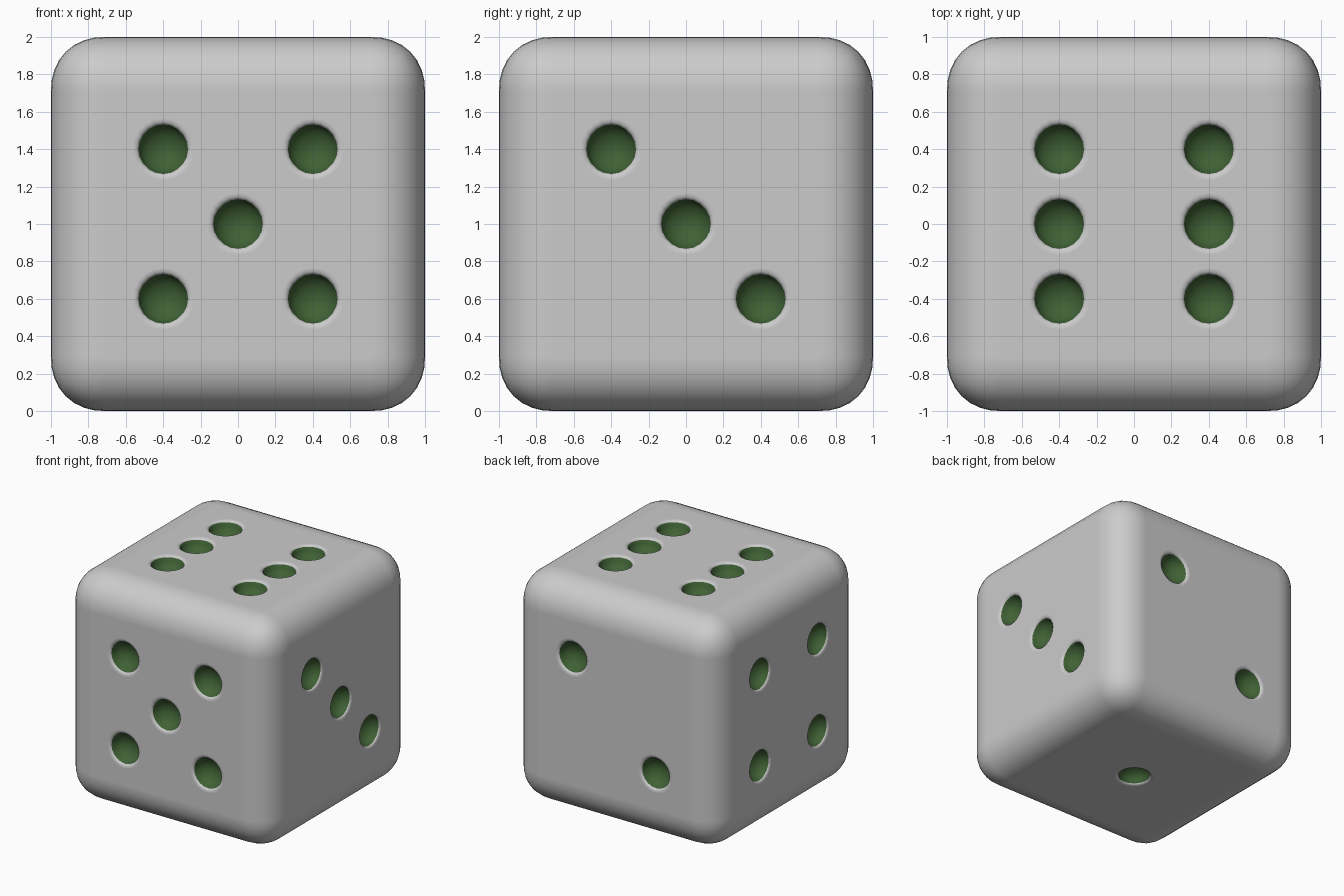
import bpy, bmesh, math
from mathutils import Vector

if "Cube" in bpy.data.objects:
    bpy.data.objects.remove(bpy.data.objects["Cube"])

green = bpy.data.materials.new("pip_green")
green.diffuse_color = (0.05, 0.12, 0.035, 1)
green.use_nodes = True
green.node_tree.nodes["Principled BSDF"].inputs["Base Color"].default_value = green.diffuse_color
grey = bpy.data.materials.new("body_grey")
grey.diffuse_color = (0.8, 0.8, 0.8, 1)
grey.use_nodes = True
grey.node_tree.nodes["Principled BSDF"].inputs["Base Color"].default_value = grey.diffuse_color

R, DEPTH, SIDES = 0.132, 0.10, 20
# pip cutter profile: soft grey rim, then a round green dish
rim = [(0.182, 0.03), (0.166, 0.0), (0.146, -0.004), (R, -0.014)]
dish = [(R * math.cos(a), -0.014 - DEPTH * math.sin(a))
        for a in (math.radians(d) for d in (18, 36, 54, 72))]
profile = rim + dish


def add_pip(bm, normal, pos):
    rot = Vector(normal).to_track_quat('Z', 'Y')
    place = lambda v: bm.verts.new(rot @ Vector(v) + Vector(pos))
    rings = [[place((r * math.cos(2 * math.pi * i / SIDES),
                     r * math.sin(2 * math.pi * i / SIDES), h))
              for i in range(SIDES)] for r, h in profile]
    tip = place((0, 0, -0.014 - DEPTH))
    bm.faces.new(rings[0])
    for k in range(len(rings) - 1):
        for i in range(SIDES):
            j = (i + 1) % SIDES
            f = bm.faces.new((rings[k][i], rings[k + 1][i],
                              rings[k + 1][j], rings[k][j]))
            f.material_index = int(k >= len(rim) - 1)
    for i in range(SIDES):
        f = bm.faces.new((rings[-1][i], tip, rings[-1][(i + 1) % SIDES]))
        f.material_index = 1


# die body with rounded edges
bpy.ops.mesh.primitive_cube_add(size=2, location=(0, 0, 1))
body = bpy.context.object
body.name = "die_body"
body.data.materials.append(grey)
body.data.materials.append(green)
bev = body.modifiers.new("round_edges", 'BEVEL')
bev.width, bev.segments, bev.profile = 0.29, 8, 0.53

# pip layout on every face
s = 0.4
pips = {
    (0, -1, 0): [(x, -1, z) for x in (-s, s) for z in (1 - s, 1 + s)] + [(0, -1, 1)],
    (1, 0, 0): [(1, -s, 1 + s), (1, 0, 1), (1, s, 1 - s)],
    (0, 0, 1): [(x, y, 2) for x in (-s, s) for y in (-s, 0, s)],
    (0, 1, 0): [(s, 1, 1 + s), (-s, 1, 1 - s)],
    (-1, 0, 0): [(-1, y, z) for y in (-s, s) for z in (1 - s, 1 + s)],
    (0, 0, -1): [(0, 0, 0)],
}
bm = bmesh.new()
for normal, spots in pips.items():
    for p in spots:
        add_pip(bm, normal, p)
bmesh.ops.recalc_face_normals(bm, faces=bm.faces)
for f in bm.faces:
    f.smooth = True
mesh = bpy.data.meshes.new("pip_cutters")
bm.to_mesh(mesh)
mesh.materials.append(grey)
mesh.materials.append(green)
cutter = bpy.data.objects.new("pip_cutters", mesh)
bpy.context.collection.objects.link(cutter)
cutter.hide_render = True
cutter.hide_set(True)

# carve the pips and keep the big faces shading flat
cut = body.modifiers.new("carve_pips", 'BOOLEAN')
cut.operation, cut.solver, cut.object = 'DIFFERENCE', 'EXACT', cutter
for p in body.data.polygons:
    p.use_smooth = True
wn = body.modifiers.new("face_shading", 'WEIGHTED_NORMAL')
wn.weight = 100
